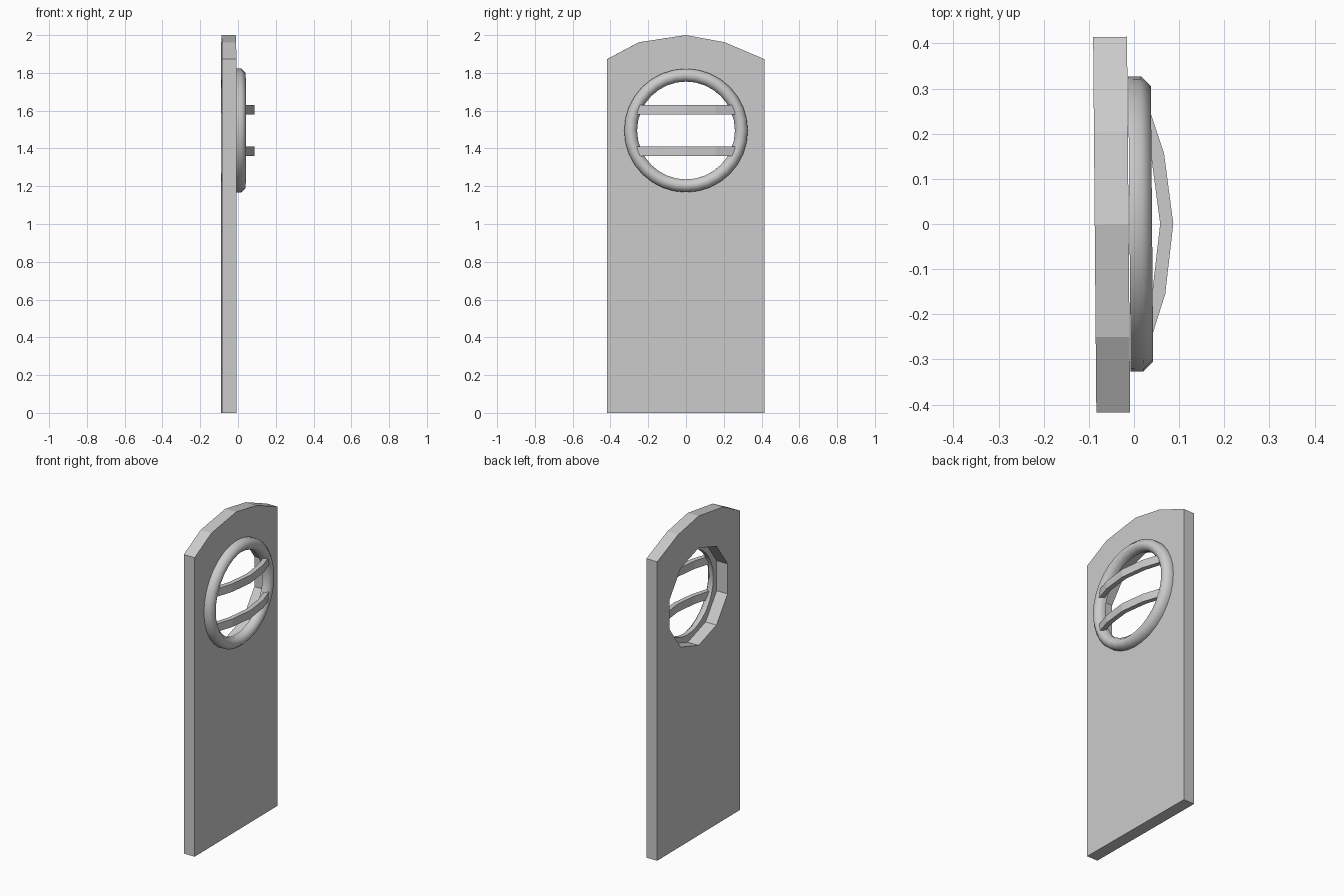
import bpy, bmesh
from math import cos, sin, pi, radians

if "Cube" in bpy.data.objects:
    bpy.data.objects.remove(bpy.data.objects["Cube"])

TILT = 0.0085      # slight twist of the whole door about z
CZ = 1.495         # window centre height


def make_object(name, bm, smooth=False):
    bmesh.ops.recalc_face_normals(bm, faces=bm.faces[:])
    mesh = bpy.data.meshes.new(name)
    bm.to_mesh(mesh)
    bm.free()
    ob = bpy.data.objects.new(name, mesh)
    bpy.context.collection.objects.link(ob)
    ob.rotation_euler.z = TILT
    if smooth:
        bpy.ops.object.select_all(action='DESELECT')
        ob.select_set(True)
        bpy.context.view_layer.objects.active = ob
        bpy.ops.object.shade_smooth_by_angle(angle=radians(50))
    return ob


def prism(name, outline, axis_vec):
    """Extrude a flat outline of 3D points along a vector."""
    bm = bmesh.new()
    face = bm.faces.new([bm.verts.new(p) for p in outline])
    ext = bmesh.ops.extrude_face_region(bm, geom=[face], use_keep_orig=True)
    verts = [g for g in ext["geom"] if isinstance(g, bmesh.types.BMVert)]
    bmesh.ops.translate(bm, verts=verts, vec=axis_vec)
    return make_object(name, bm)


# Door panel with faceted arched top
shape = [(-0.417, 0), (0.415, 0), (0.415, 1.873), (0.205, 1.962),
         (0, 2.0), (-0.25, 1.962), (-0.417, 1.873)]
door = prism("door_panel", [(-0.087, y, z) for y, z in shape], (0.075, 0, 0))

# Ten-sided window opening
hole = [(-0.2, 0.305 * cos(pi / 2 + i * pi / 5), CZ + 0.305 * sin(pi / 2 + i * pi / 5))
        for i in range(10)]
cutter = prism("window_cutter", hole, (0.3, 0, 0))
cut = door.modifiers.new("window", 'BOOLEAN')
cut.operation = 'DIFFERENCE'
cut.solver = 'EXACT'
cut.object = cutter
bpy.context.view_layer.objects.active = door
bpy.ops.object.modifier_apply(modifier=cut.name)
bpy.data.objects.remove(cutter, do_unlink=True)

# Round window frame: flat-backed profile swept around the opening
profile = [(0.327, -0.010), (0.327, 0.018), (0.305, 0.040),
           (0.281, 0.040), (0.259, 0.018), (0.259, -0.010)]
N = 32
bm = bmesh.new()
rings = [[bm.verts.new((x, r * cos(2 * pi * i / N), CZ + r * sin(2 * pi * i / N)))
          for r, x in profile] for i in range(N)]
for i in range(N):
    a, b = rings[i], rings[(i + 1) % N]
    for j in range(len(profile)):
        k = (j + 1) % len(profile)
        bm.faces.new((a[j], b[j], b[k], a[k]))
make_object("window_frame", bm, smooth=True)

# Two bowed window bars, bent in four segments
outer = [(0.034, -0.26), (0.068, -0.155), (0.087, 0), (0.068, 0.155), (0.034, 0.26)]
inner = [(0.008, 0.25), (0.040, 0.145), (0.058, 0), (0.040, -0.145), (0.008, -0.25)]
for name, z in (("lower_bar", 1.36), ("upper_bar", 1.58)):
    prism(name, [(x, y, z) for x, y in outer + inner], (0, 0, 0.05))
